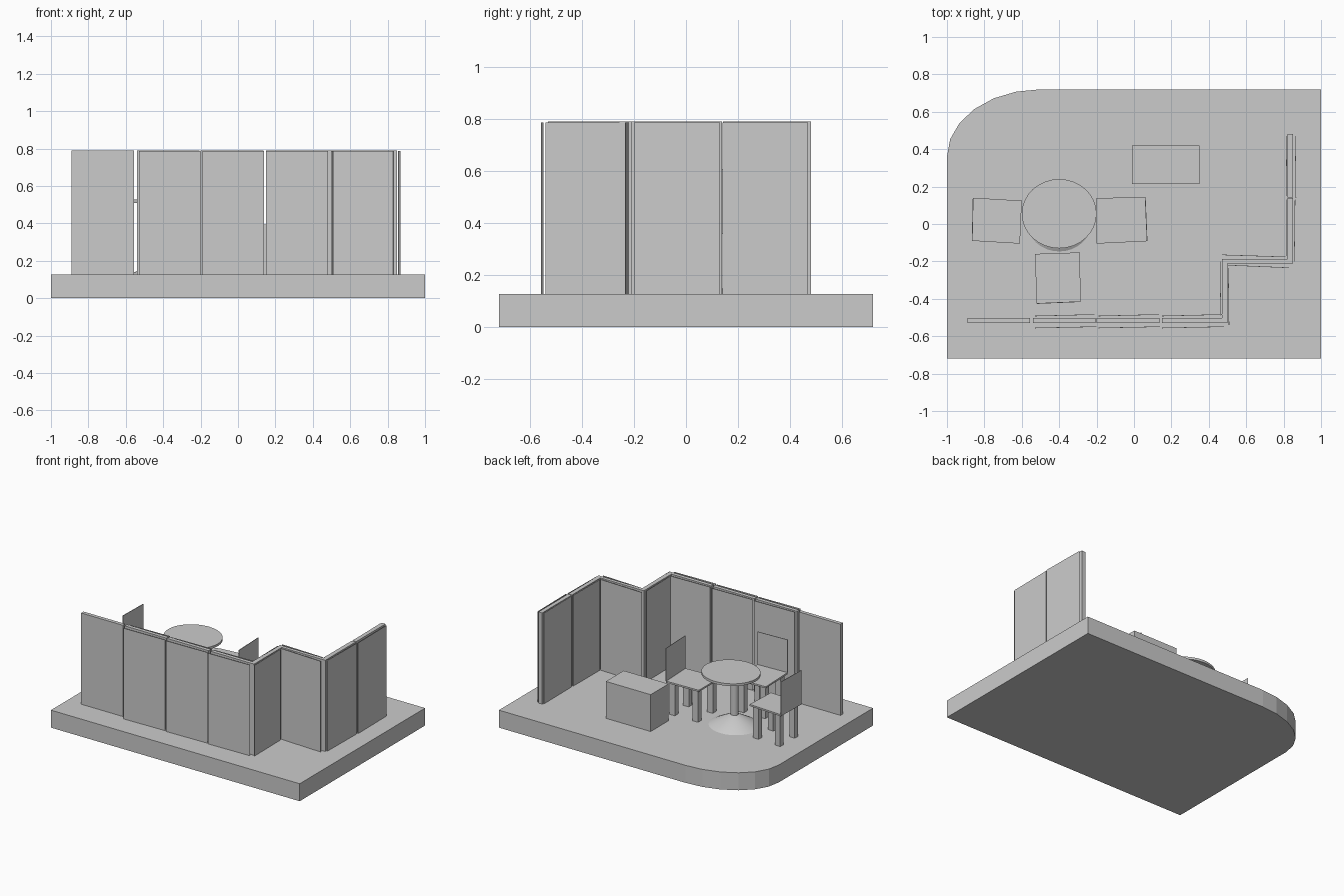
import bpy, math

if "Cube" in bpy.data.objects:
    bpy.data.objects.remove(bpy.data.objects["Cube"])

FLOOR, WALL_TOP, SEAT = 0.127, 0.79, 0.37


def prism(name, pts, z0, z1):
    """Vertical prism over a polygon outline."""
    area = sum(a[0] * b[1] - b[0] * a[1] for a, b in zip(pts, pts[1:] + pts[:1]))
    if area < 0:
        pts = pts[::-1]
    n = len(pts)
    verts = [(x, y, z) for z in (z0, z1) for x, y in pts]
    faces = [tuple(range(n))[::-1], tuple(range(n, 2 * n))]
    faces += [(i, (i + 1) % n, (i + 1) % n + n, i + n) for i in range(n)]
    me = bpy.data.meshes.new(name)
    me.from_pydata(verts, [], faces)
    ob = bpy.data.objects.new(name, me)
    bpy.context.collection.objects.link(ob)
    return ob


def box(name, x0, x1, y0, y1, z0, z1):
    return prism(name, [(x0, y0), (x1, y0), (x1, y1), (x0, y1)], z0, z1)


def strip(name, a, b, t, z0, z1):
    """Thin upright sheet between two plan points."""
    dx, dy = b[0] - a[0], b[1] - a[1]
    k = t / 2 / math.hypot(dx, dy)
    nx, ny = -dy * k, dx * k
    return prism(name, [(a[0] - nx, a[1] - ny), (b[0] - nx, b[1] - ny),
                        (b[0] + nx, b[1] + ny), (a[0] + nx, a[1] + ny)], z0, z1)


def cone(name, x, y, r0, r1, z0, z1):
    bpy.ops.mesh.primitive_cone_add(vertices=32, radius1=r0, radius2=r1, depth=z1 - z0,
                                    location=(x, y, (z0 + z1) / 2))
    ob = bpy.context.object
    ob.name = name
    ob.scale.y = 0.925
    bpy.ops.object.shade_smooth_by_angle(angle=math.radians(30))


# Platform with one rounded back corner
arc = [(-0.5 - 0.5 * math.cos(math.radians(15 * i)),
        0.36 + 0.36 * math.sin(math.radians(15 * i))) for i in range(7)]
prism("platform", [(1, 0.72), (1, -0.72), (-1, -0.72)] + arc, 0, FLOOR)

# Partition panels: x0, x1, y0, y1
panels = [(-0.89, -0.555, -0.53, -0.503), (-0.54, -0.205, -0.53, -0.503),
          (-0.2, 0.135, -0.53, -0.503), (0.15, 0.5, -0.53, -0.503),
          (0.47, 0.5, -0.503, -0.19), (0.47, 0.85, -0.212, -0.187),
          (0.82, 0.85, -0.187, 0.138), (0.82, 0.85, 0.143, 0.48)]
for i, p in enumerate(panels):
    box(f"partition_panel_{i + 1}", *p, FLOOR, WALL_TOP)

# Thin cladding sheets standing just off both sides of the panels
sheets = []
for x in (-0.53, -0.19, 0.15):
    sheets += [((x, -0.556), (x + 0.33, -0.549)), ((x, -0.492), (x + 0.32, -0.484))]
sheets += [((0.508, -0.54), (0.504, -0.235)), ((0.464, -0.49), (0.46, -0.2)),
           ((0.47, -0.165), (0.81, -0.176)), ((0.5, -0.22), (0.83, -0.234)),
           ((0.857, -0.2), (0.861, 0.13)), ((0.813, -0.17), (0.815, 0.13)),
           ((0.866, 0.14), (0.862, 0.47)), ((0.817, 0.15), (0.814, 0.47))]
for i, (a, b) in enumerate(sheets):
    strip(f"cladding_sheet_{i + 1}", a, b, 0.003, FLOOR, WALL_TOP - 0.004)

# Cabinet
box("cabinet", -0.01, 0.35, 0.215, 0.42, FLOOR, 0.395)

# Round pedestal table
cone("table_top", -0.4, 0.055, 0.2, 0.2, 0.51, 0.527)
cone("table_pole", -0.4, 0.015, 0.028, 0.028, 0.19, 0.51)
cone("table_foot", -0.4, 0.015, 0.175, 0.028, FLOOR, 0.205)


# Chairs: seat corners as back, back, front, front
def chair(name, c):
    prism(name + "_seat", c, SEAT - 0.012, SEAT)
    strip(name + "_backrest", c[0], c[1], 0.004, SEAT, 0.608)

    def at(u, v):
        return tuple((1 - v) * ((1 - u) * c[0][k] + u * c[1][k])
                     + v * ((1 - u) * c[3][k] + u * c[2][k]) for k in (0, 1))
    for i, (u, v) in enumerate([(0.15, 0.15), (0.85, 0.15), (0.15, 0.85), (0.85, 0.85)]):
        d = 0.085
        prism(f"{name}_leg_{i + 1}", [at(u - d, v - d), at(u + d, v - d),
                                      at(u + d, v + d), at(u - d, v + d)],
              FLOOR, SEAT - 0.012)


chair("left_chair", [(-0.86, 0.14), (-0.865, -0.09), (-0.61, -0.105), (-0.6, 0.125)])
chair("right_chair", [(0.07, -0.092), (0.06, 0.145), (-0.2, 0.138), (-0.2, -0.105)])
chair("front_chair", [(-0.52, -0.425), (-0.285, -0.415), (-0.29, -0.152), (-0.53, -0.16)])
